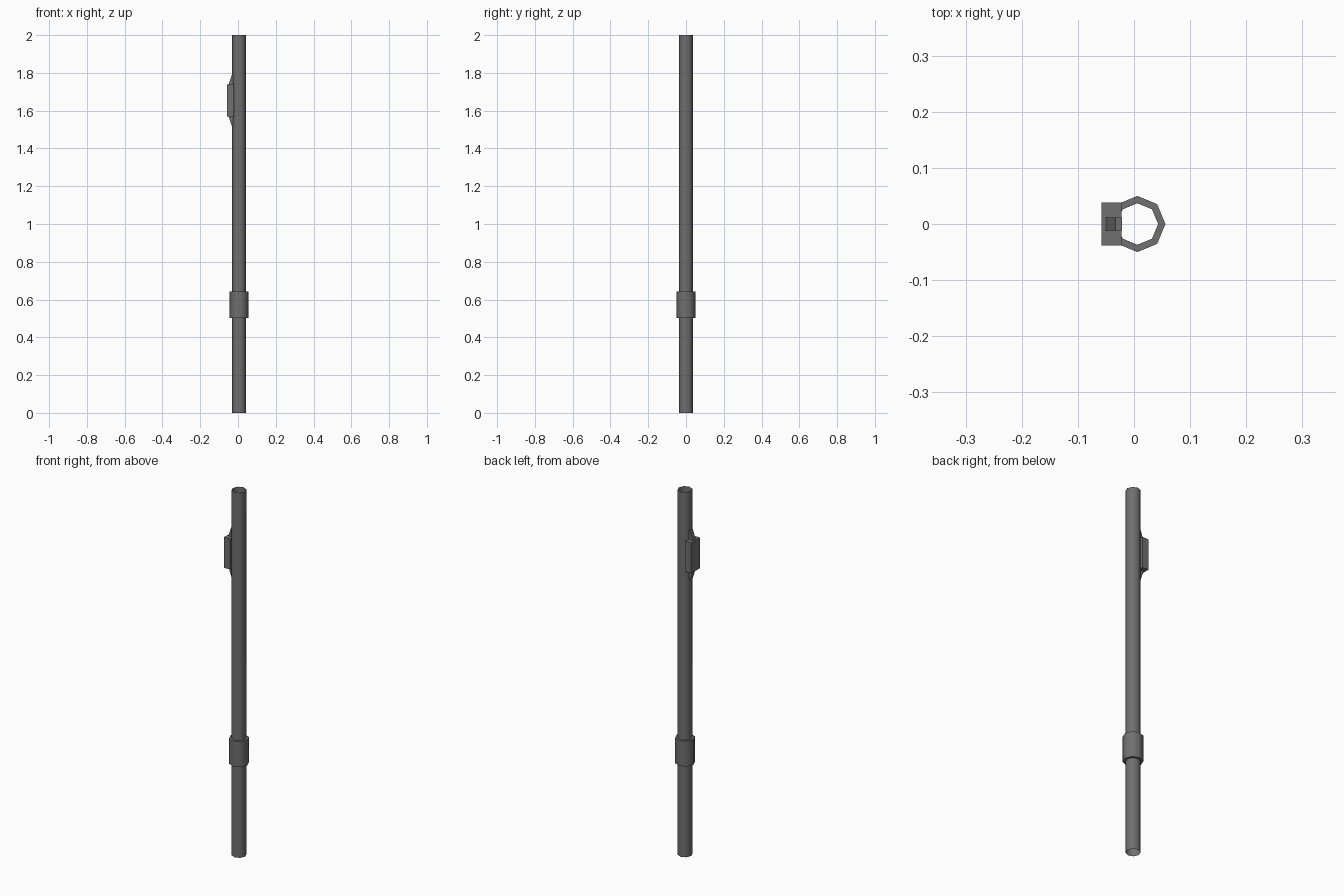
import bpy, bmesh, math

if "Cube" in bpy.data.objects:
    bpy.data.objects.remove(bpy.data.objects["Cube"])

CX = 0.006  # pole axis

grey = bpy.data.materials.new("dark_grey_metal")
grey.diffuse_color = (0.16, 0.16, 0.16, 1)
grey.use_nodes = True
grey.node_tree.nodes["Principled BSDF"].inputs["Base Color"].default_value = grey.diffuse_color


def make(name, bm):
    bmesh.ops.recalc_face_normals(bm, faces=bm.faces[:])
    me = bpy.data.meshes.new(name)
    bm.to_mesh(me)
    bm.free()
    me.materials.append(grey)
    ob = bpy.data.objects.new(name, me)
    bpy.context.collection.objects.link(ob)
    return ob


def lathe(name, profile, sides=8):
    """Revolve (radius, z) points around the pole axis, open at both ends."""
    bm = bmesh.new()
    rings = [[bm.verts.new((CX + r * math.cos(i * math.tau / sides),
                            r * math.sin(i * math.tau / sides), z))
              for i in range(sides)] for r, z in profile]
    for a, b in zip(rings, rings[1:]):
        for i in range(sides):
            j = (i + 1) % sides
            f = bm.faces.new((a[i], a[j], b[j], b[i]))
            f.smooth = abs(a[i].co.z - b[i].co.z) > 0.01
    for e in bm.edges:
        if len(e.link_faces) == 2 and not all(f.smooth for f in e.link_faces):
            e.smooth = False
    return make(name, bm)


def prism(name, outline, half_depth):
    """Extrude an x-z outline symmetrically along y."""
    bm = bmesh.new()
    face = bm.faces.new([bm.verts.new((x, -half_depth, z)) for x, z in outline])
    out = bmesh.ops.extrude_face_region(bm, geom=[face])["geom"]
    bmesh.ops.translate(bm, vec=(0, 2 * half_depth, 0),
                        verts=[v for v in out if isinstance(v, bmesh.types.BMVert)])
    return make(name, bm)


# Open hollow pole
lathe("pole", [(0.037, 0), (0.037, 2)])

# Collar sleeve around the lower pole
lathe("collar", [(0.037, 0.503), (0.05, 0.503), (0.05, 0.642), (0.037, 0.642)])

# Box fixed to the side of the pole
prism("side_box", [(-0.058, 1.57), (-0.022, 1.57), (-0.022, 1.738), (-0.058, 1.738)], 0.038)

# Tapered mounting bracket showing above and below the box
prism("box_bracket", [(-0.021, 1.52), (-0.033, 1.52), (-0.05, 1.57),
                      (-0.05, 1.738), (-0.033, 1.788), (-0.021, 1.788)], 0.012)
